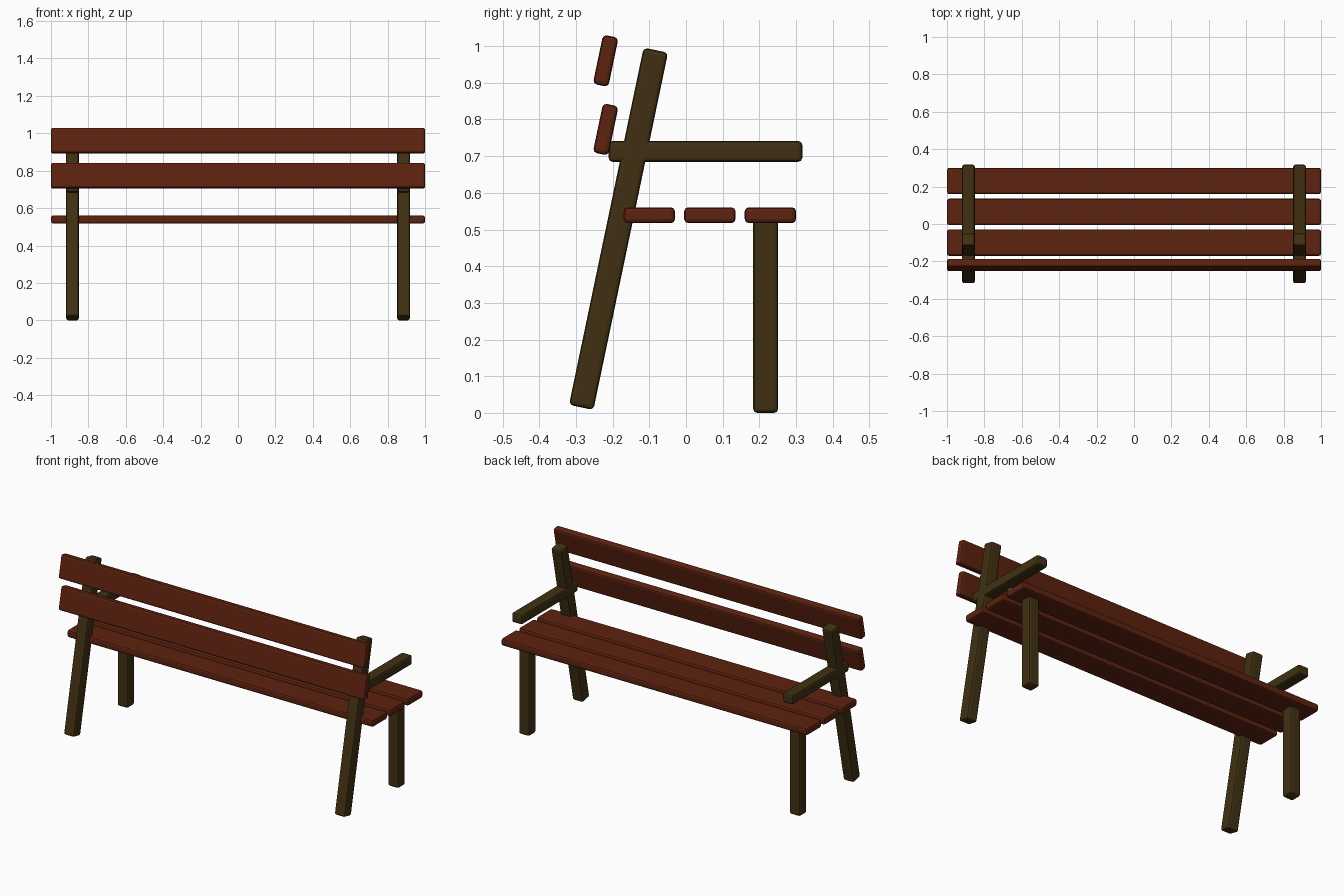
import bpy
import math

if "Cube" in bpy.data.objects:
    bpy.data.objects.remove(bpy.data.objects["Cube"], do_unlink=True)


def material(name, colour):
    mat = bpy.data.materials.new(name)
    mat.use_nodes = True
    mat.diffuse_color = (*colour, 1)
    mat.node_tree.nodes["Principled BSDF"].inputs["Base Color"].default_value = (*colour, 1)
    return mat


red_wood = material("red brown wood", (0.11, 0.016, 0.005))
dark_wood = material("dark olive wood", (0.052, 0.03, 0.006))
LEAN = math.radians(-11.8)


def beam(name, centre, size, mat, lean=0.0):
    """Rounded timber: a scaled cube with softened edges."""
    bpy.ops.mesh.primitive_cube_add(size=1, location=centre, rotation=(lean, 0, 0))
    obj = bpy.context.object
    obj.name = name
    obj.scale = size
    bpy.ops.object.transform_apply(location=False, rotation=False, scale=True)
    obj.data.materials.append(mat)
    bevel = obj.modifiers.new("soft edges", "BEVEL")
    bevel.width = 0.011
    bevel.segments = 2
    return obj


# Seat slats, back to front
for name, y in (("rear", -0.1), ("middle", 0.065), ("front", 0.23)):
    beam(f"seat_slat_{name}", (0, y, 0.539), (2, 0.14, 0.043), red_wood)

# Leaning backrest slats
for name, z in (("lower", 0.773), ("upper", 0.96)):
    beam(f"backrest_slat_{name}", (0, -0.219, z), (2, 0.043, 0.137), red_wood, LEAN)

# Side frames: leaning post, upright leg and armrest
for side, x in (("left", 0.885), ("right", -0.885)):
    beam(f"back_post_{side}", (x, -0.184, 0.502), (0.068, 0.068, 0.995), dark_wood, LEAN)
    beam(f"short_leg_{side}", (x, 0.217, 0.265), (0.068, 0.068, 0.53), dark_wood)
    beam(f"armrest_{side}", (x, 0.053, 0.713), (0.068, 0.528, 0.057), dark_wood)
